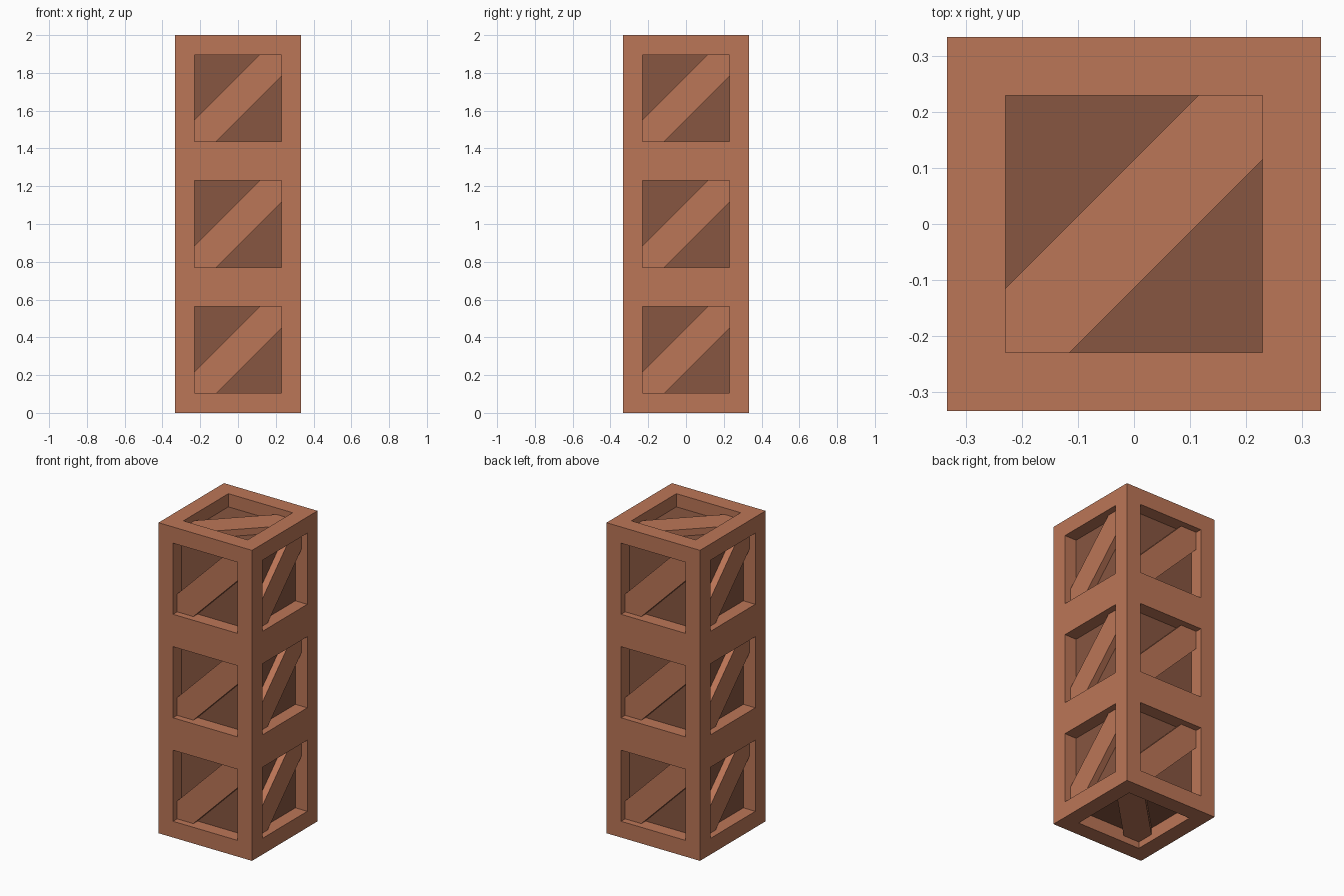
import bpy, bmesh, math
from mathutils import Matrix, Vector

if "Cube" in bpy.data.objects:
    bpy.data.objects.remove(bpy.data.objects["Cube"])

SIZE = 2 / 3        # edge of one crate
HALF = SIZE / 2
OPEN = 0.229        # half width of an opening
PANEL = 0.085       # depth of the recessed panels
BRACE = 0.042       # depth of the brace faces
BAND = 0.115        # brace reach along the opening edge
LEVELS = [HALF + SIZE * i for i in range(3)]


def make_material(name, colour):
    mat = bpy.data.materials.new(name)
    mat.use_nodes = True
    mat.diffuse_color = colour
    mat.node_tree.nodes["Principled BSDF"].inputs["Base Color"].default_value = colour
    return mat


light = make_material("light_wood", (0.50, 0.18, 0.095, 1))
dark = make_material("dark_wood", (0.245, 0.093, 0.052, 1))


def make_object(name, bm, materials):
    bmesh.ops.recalc_face_normals(bm, faces=bm.faces)
    mesh = bpy.data.meshes.new(name)
    bm.to_mesh(mesh)
    bm.free()
    for mat in materials:
        mesh.materials.append(mat)
    obj = bpy.data.objects.new(name, mesh)
    bpy.context.collection.objects.link(obj)
    return obj


# Frame: a tall block sliced along the opening edges
bm = bmesh.new()
bmesh.ops.create_cube(bm, size=1, matrix=Matrix.Translation((0, 0, 1)) @ Matrix.Diagonal((SIZE, SIZE, 2, 1)))
cuts = [(axis, s * OPEN) for axis in (0, 1) for s in (-1, 1)]
cuts += [(2, z + s * OPEN) for z in LEVELS for s in (-1, 1)]
for axis, place in cuts:
    normal = Vector.Fill(3, 0)
    normal[axis] = 1
    bmesh.ops.bisect_plane(bm, geom=bm.verts[:] + bm.edges[:] + bm.faces[:],
                           plane_co=normal * place, plane_no=normal)


def in_opening(face):
    c = face.calc_center_median()
    if abs(face.normal.z) > 0.5:
        return max(abs(c.x), abs(c.y)) < OPEN
    across = c.x if abs(face.normal.y) > 0.5 else c.y
    return abs(across) < OPEN and any(abs(c.z - z) < OPEN for z in LEVELS)


# Openings: pushed inwards, with a dark panel at the back
bm.normal_update()
for face in [f for f in bm.faces if in_opening(f)]:
    inward = -face.normal.copy()
    panel = bmesh.ops.extrude_discrete_faces(bm, faces=[face])["faces"][0]
    bmesh.ops.translate(bm, verts=panel.verts, vec=inward * PANEL)
    panel.material_index = 1
make_object("crate_frame", bm, [light, dark])


# Diagonal brace: six-sided bar clipped to the corners of the opening
def add_brace(name, turn, centre):
    o, i = OPEN, OPEN - BAND
    outline = [(-o, -o), (-i, -o), (o, i), (o, o), (i, o), (-o, -i)]
    bm = bmesh.new()
    face = bm.faces.new([bm.verts.new((x, y, HALF - PANEL)) for x, y in outline])
    new = bmesh.ops.extrude_face_region(bm, geom=[face])["geom"]
    bmesh.ops.translate(bm, verts=[v for v in new if isinstance(v, bmesh.types.BMVert)],
                        vec=(0, 0, PANEL - BRACE))
    bm.transform(Matrix.Translation((0, 0, centre)) @ turn)
    make_object(name, bm, [light])


upright = Matrix.Rotation(math.pi / 2, 4, "X")
for row, z in zip(("lower", "middle", "upper"), LEVELS):
    for k, side in enumerate(("front", "left", "back", "right")):
        add_brace(f"{row}_{side}_brace", Matrix.Rotation(k * math.pi / 2, 4, "Z") @ upright, z)
add_brace("top_brace", Matrix.Identity(4), LEVELS[2])
add_brace("bottom_brace", Matrix.Diagonal((1, 1, -1, 1)), LEVELS[0])
